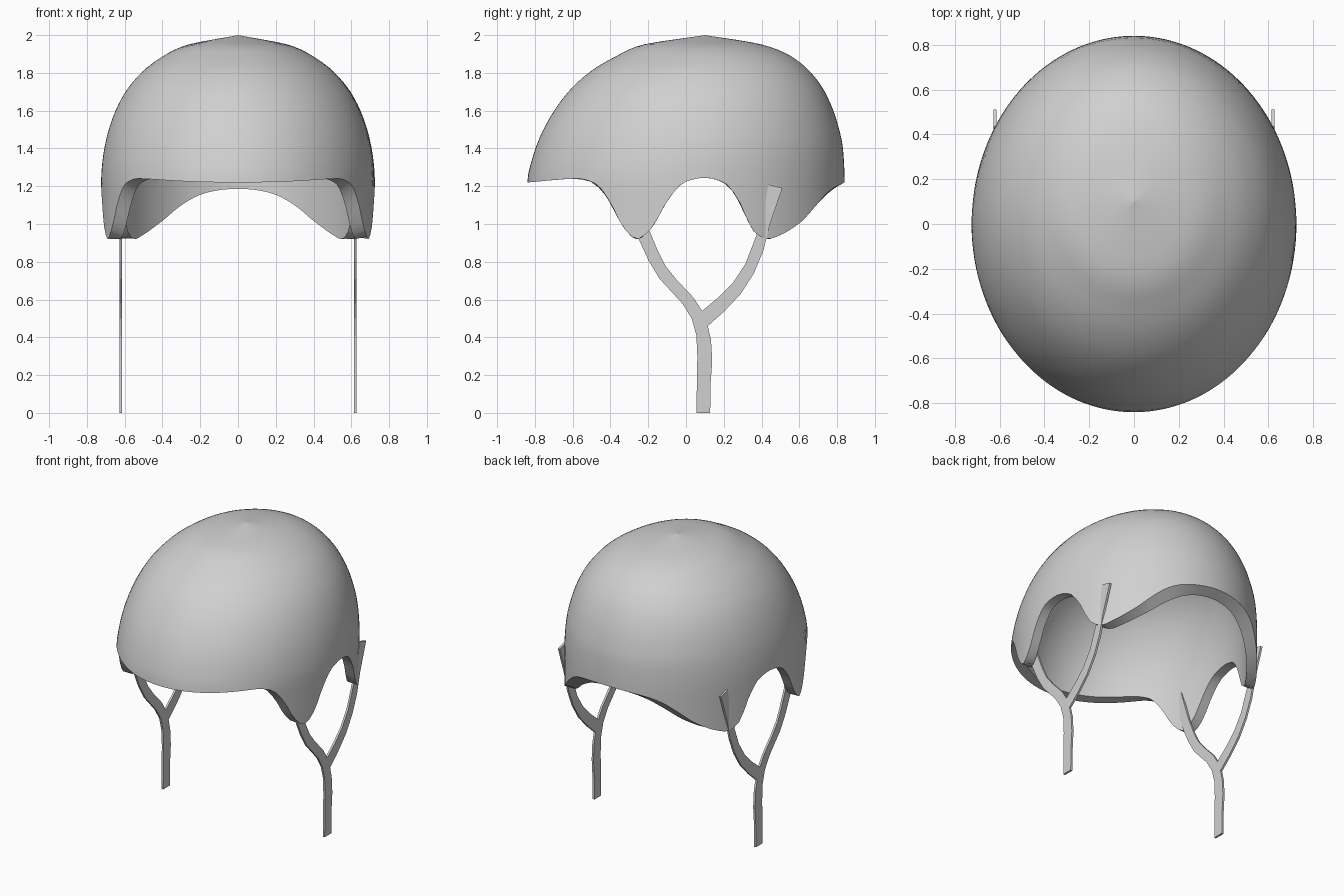
import bpy, bmesh, math

cube = bpy.data.objects.get("Cube")
if cube:
    bpy.data.objects.remove(cube)

grey = bpy.data.materials.new("plain_grey")
grey.use_nodes = True
grey.diffuse_color = (0.63, 0.63, 0.63, 1)
grey.node_tree.nodes["Principled BSDF"].inputs["Base Color"].default_value = (0.63, 0.63, 0.63, 1)


def smooth_interp(points, t):
    """Smooth curve without overshoot through (t, value) points sorted by t."""
    def chord(i):
        (a, va), (b, vb) = points[i], points[i + 1]
        return (vb - va) / (b - a)

    def slope(i):
        if i == 0:
            return chord(0)
        if i == len(points) - 1:
            return chord(i - 1)
        p, q = chord(i - 1), chord(i)
        return 2 * p * q / (p + q) if p * q > 0 else 0
    t = min(max(t, points[0][0]), points[-1][0])
    i = 0
    while i < len(points) - 2 and t > points[i + 1][0]:
        i += 1
    (t0, v0), (t1, v1) = points[i], points[i + 1]
    h = t1 - t0
    s = (t - t0) / h
    return ((1 + 2 * s) * (1 - s) ** 2 * v0 + s * (1 - s) ** 2 * h * slope(i)
            + s * s * (3 - 2 * s) * v1 + s * s * (s - 1) * h * slope(i + 1))


def make_object(name, bm):
    bmesh.ops.recalc_face_normals(bm, faces=bm.faces)
    mesh = bpy.data.meshes.new(name)
    bm.to_mesh(mesh)
    bm.free()
    mesh.materials.append(grey)
    obj = bpy.data.objects.new(name, mesh)
    bpy.context.collection.objects.link(obj)
    return obj


# Shell outlines by height: half width, front extent, back extent
HALF_WIDTH = [(0.92, 0.725), (1.22, 0.725), (1.3, 0.721), (1.42, 0.704), (1.55, 0.668),
              (1.68, 0.608), (1.8, 0.513), (1.88, 0.41), (1.945, 0.28), (2, 0)]
FRONT = [(0.92, -0.84), (1.22, -0.84), (1.36, -0.81), (1.475, -0.767), (1.6, -0.698),
         (1.72, -0.605), (1.815, -0.495), (1.89, -0.367), (1.945, -0.245), (2, 0.1)]
BACK = [(0.92, 0.84), (1.22, 0.84), (1.39, 0.832), (1.55, 0.797), (1.7, 0.735),
        (1.8, 0.663), (1.875, 0.577), (1.925, 0.48), (1.955, 0.38), (2, 0.1)]
# Height of the lower rim from front to back
RIM = [(-0.84, 1.22), (-0.57, 1.24), (-0.48, 1.215), (-0.41, 1.13), (-0.33, 0.98),
       (-0.26, 0.92), (-0.19, 0.97), (-0.08, 1.15), (0, 1.225), (0.1, 1.245),
       (0.2, 1.22), (0.27, 1.14), (0.36, 0.96), (0.43, 0.92), (0.5, 0.942),
       (0.61, 1.012), (0.69, 1.1), (0.74, 1.157), (0.78, 1.19), (0.84, 1.22)]
WIDEST, TOP = 1.22, 2
COLS, ROWS = 144, 32


def add_dome(bm, inset):
    """One skin of the shell, shrunk by inset; returns its lowest ring."""
    kx, ky, kz = 1 - inset / 0.725, 1 - inset / 0.84, 1 - inset / (TOP - WIDEST)
    top = WIDEST + (TOP - WIDEST) * kz
    apex = bm.verts.new((0, 0.1 * ky, top))
    columns = []
    for c in range(COLS):
        a = math.tau * c / COLS
        low = smooth_interp(RIM, 0.84 * ky * math.sin(a))
        column = []
        for r in range(ROWS):
            z = low + (top - low) * (1 - (1 - r / ROWS) ** 2)
            level = WIDEST + (z - WIDEST) / kz if z > WIDEST else z
            front, back = smooth_interp(FRONT, level), smooth_interp(BACK, level)
            x = smooth_interp(HALF_WIDTH, level) * math.cos(a)
            y = (front + back) / 2 + (back - front) / 2 * math.sin(a)
            column.append(bm.verts.new((x * kx, y * ky, z)))
        columns.append(column)
    for c in range(COLS):
        p, q = columns[c - 1], columns[c]
        for r in range(ROWS - 1):
            bm.faces.new((p[r], q[r], q[r + 1], p[r + 1]))
        bm.faces.new((p[-1], q[-1], apex))
    return [column[0] for column in columns]


# Dome shell: outer and inner skins joined along the scalloped rim
bm = bmesh.new()
outer, inner = add_dome(bm, 0), add_dome(bm, 0.066)
for c in range(COLS):
    bm.faces.new((outer[c - 1], outer[c], inner[c], inner[c - 1]))
shell = make_object("helmet_shell", bm)
bpy.ops.object.select_all(action="DESELECT")
shell.select_set(True)
bpy.context.view_layer.objects.active = shell
bpy.ops.object.shade_smooth_by_angle(angle=math.radians(40))

# Forked side straps cut from flat sheet: outline as (y, z)
STRAP = [(0.055, 0), (0.128, 0), (0.13, 0.15), (0.139, 0.28), (0.132, 0.39), (0.115, 0.46),
         (0.2, 0.535), (0.29, 0.63), (0.36, 0.74), (0.41, 0.86), (0.445, 1.0), (0.51, 1.19),
         (0.435, 1.21), (0.41, 1.04), (0.365, 0.92), (0.315, 0.79), (0.25, 0.69), (0.17, 0.61),
         (0.085, 0.54), (0.04, 0.61), (-0.05, 0.705), (-0.11, 0.78), (-0.15, 0.86),
         (-0.2, 0.98), (-0.27, 1.2), (-0.33, 1.18), (-0.25, 0.92), (-0.2, 0.81),
         (-0.14, 0.71), (-0.02, 0.58), (0.03, 0.5), (0.055, 0.41), (0.06, 0.3)]
for side, name in ((1, "left_strap"), (-1, "right_strap")):
    bm = bmesh.new()
    sheet = bm.faces.new([bm.verts.new((side * 0.613, y, z)) for y, z in STRAP])
    grown = bmesh.ops.extrude_face_region(bm, geom=[sheet])["geom"]
    bmesh.ops.translate(bm, vec=(side * 0.014, 0, 0),
                        verts=[g for g in grown if isinstance(g, bmesh.types.BMVert)])
    make_object(name, bm)
